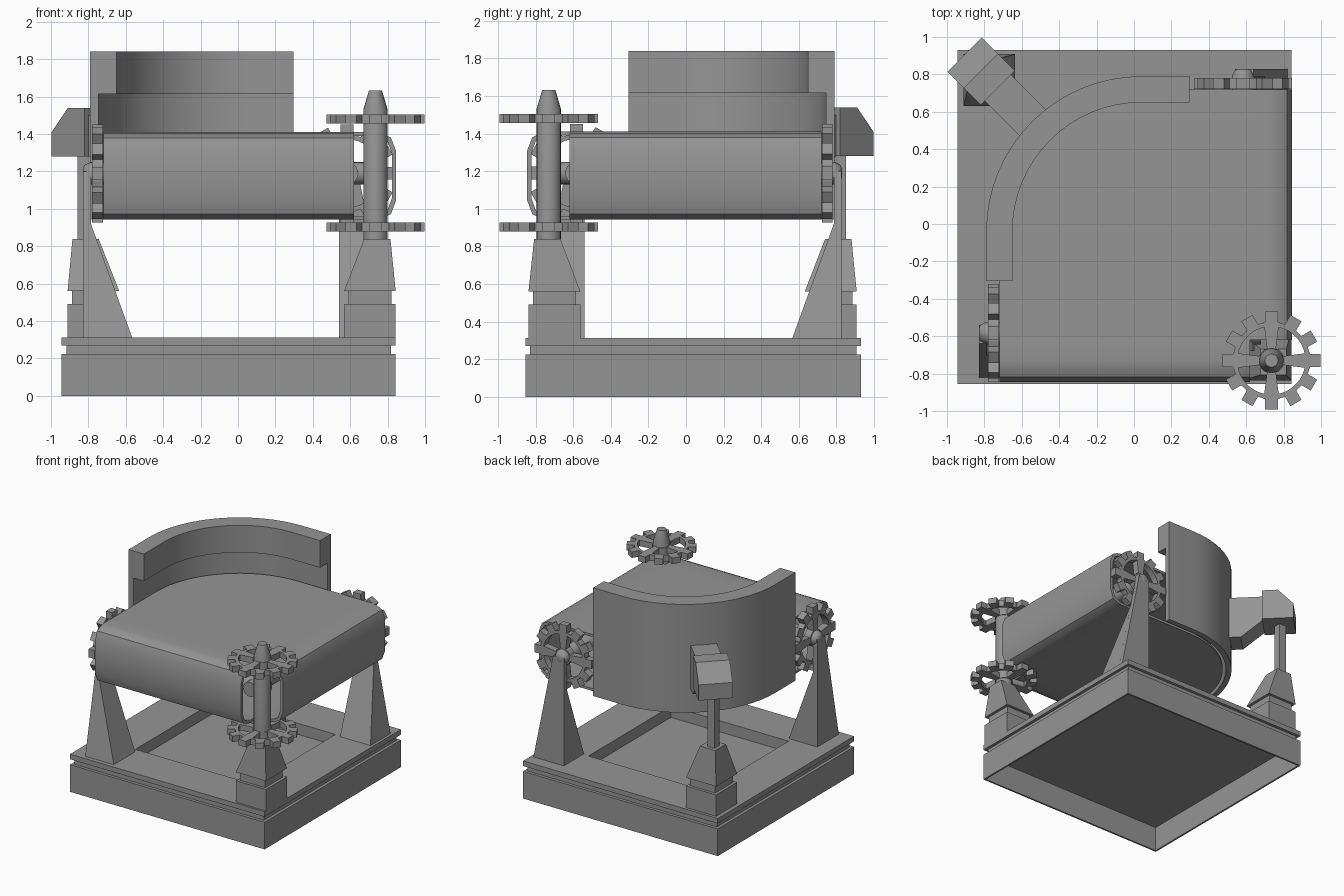
import bpy, bmesh, math
from mathutils import Matrix, Vector

if "Cube" in bpy.data.objects:
    bpy.data.objects.remove(bpy.data.objects["Cube"])

grey = bpy.data.materials.new("mid grey")
grey.diffuse_color = (0.3, 0.3, 0.3, 1)
grey.use_nodes = True
grey.node_tree.nodes["Principled BSDF"].inputs["Base Color"].default_value = grey.diffuse_color
CX, CY, HALF = -0.05, 0.038, 0.893          # base centre and half size
DIAG = Matrix(((0, -1, 0, 0), (-1, 0, 0, 0), (0, 0, 1, 0), (0, 0, 0, 1)))


def make(name, bm, smooth=0):
    bmesh.ops.recalc_face_normals(bm, faces=bm.faces)
    me = bpy.data.meshes.new(name)
    bm.to_mesh(me)
    bm.free()
    me.materials.append(grey)
    ob = bpy.data.objects.new(name, me)
    bpy.context.collection.objects.link(ob)
    if smooth:
        bpy.ops.object.select_all(action='DESELECT')
        ob.select_set(True)
        bpy.context.view_layer.objects.active = ob
        bpy.ops.object.shade_smooth_by_angle(angle=math.radians(smooth))
    return ob


def mirror_diagonal(ob, name):
    """Reflect a part across the corner-to-corner plane y = -x."""
    me = ob.data.copy()
    me.transform(DIAG)
    me.flip_normals()
    new = bpy.data.objects.new(name, me)
    bpy.context.collection.objects.link(new)
    return new


def prism(bm, pts, h, mat=Matrix()):
    """Extrude a flat outline of 2D points from 0 to h, then place it."""
    lo = [bm.verts.new(mat @ Vector((x, y, 0))) for x, y in pts]
    hi = [bm.verts.new(mat @ Vector((x, y, h))) for x, y in pts]
    n = len(pts)
    bm.faces.new(lo[::-1])
    bm.faces.new(hi)
    for i in range(n):
        bm.faces.new((lo[i], lo[(i + 1) % n], hi[(i + 1) % n], hi[i]))


def hull(bm, pts):
    vs = [bm.verts.new(p) for p in pts]
    bmesh.ops.convex_hull(bm, input=vs)


def rect(cx, cy, hx, hy, z):
    return [(cx + a * hx, cy + b * hy, z) for a, b in ((-1, -1), (1, -1), (1, 1), (-1, 1))]


def frustum(bm, cx0, cy0, h0, z0, cx1, cy1, h1, z1):
    hull(bm, rect(cx0, cy0, h0, h0, z0) + rect(cx1, cy1, h1, h1, z1))


def lathe(bm, prof, mat=Matrix(), n=20):
    """Turn (radius, height) points round the local z axis and cap the ends."""
    rings = [[bm.verts.new(mat @ Vector((r * math.cos(2 * math.pi * i / n),
              r * math.sin(2 * math.pi * i / n), z))) for i in range(n)] for r, z in prof]
    for a, b in zip(rings, rings[1:]):
        for i in range(n):
            bm.faces.new((a[i], a[(i + 1) % n], b[(i + 1) % n], b[i]))
    bm.faces.new(rings[0][::-1])
    bm.faces.new(rings[-1])


def ring(bm, outer, inner, z0, z1):
    """Closed band between two outlines with the same point count."""
    n = len(outer)
    loops = [[bm.verts.new((x, y, z)) for x, y in pts]
             for pts, z in ((outer, z0), (outer, z1), (inner, z1), (inner, z0))]
    for a, b in zip(loops, loops[1:] + loops[:1]):
        for i in range(n):
            bm.faces.new((a[i], a[(i + 1) % n], b[(i + 1) % n], b[i]))


def square(h):
    return [p[:2] for p in rect(CX, CY, h, h, 0)]


# Base: hollow skirt, recessed groove, top frame and inner floor
for name, ho, hi, z0, z1 in (("base_skirt", HALF, HALF - 0.015, 0, 0.225),
                             ("base_ledge", HALF, 0.54, 0.215, 0.225),
                             ("base_groove", HALF - 0.025, 0.54, 0.225, 0.27),
                             ("base_frame", HALF, 0.54, 0.27, 0.312)):
    bm = bmesh.new()
    ring(bm, square(ho), square(hi), z0, z1)
    make(name, bm)
bm = bmesh.new()
prism(bm, square(HALF - 0.01), 0.01, Matrix.Translation((0, 0, 0.21)))
make("base_floor", bm)


# Toothed wheels: rim, twelve teeth, four flared spokes and hub
def wheel(name, mat, t=0.05):
    bm = bmesh.new()
    circ = lambda r: [(r * math.cos(math.pi * i / 18), r * math.sin(math.pi * i / 18)) for i in range(36)]
    ring(bm, circ(0.207), circ(0.182), 0, t)
    for i in range(12):
        turn = Matrix.Rotation(math.pi * i / 6, 4, 'Z')
        prism(bm, [(0.2, -0.034), (0.262, -0.034), (0.262, 0.034), (0.2, 0.034)], t, turn)
        if i % 3 == 0:
            prism(bm, [(0.05, -0.022), (0.205, -0.042), (0.205, 0.042), (0.05, 0.022)], t, turn)
    lathe(bm, [(0.07, 0), (0.07, t)])
    bm.transform(mat)
    return make(name, bm)


wheel("drive_wheel_lower", Matrix.Translation((0.735, -0.73, 0.878)))
wheel("drive_wheel_upper", Matrix.Translation((0.735, -0.73, 1.455)))
ALONG_X = Matrix.Rotation(math.pi / 2, 4, 'Y')
w = wheel("left_roller_wheel", Matrix.Translation((-0.78, -0.583, 1.19)) @ ALONG_X, 0.057)
mirror_diagonal(w, "back_roller_wheel")

# Roller shaft with rounded outer cap
bm = bmesh.new()
lathe(bm, [(0.025, -0.83), (0.045, -0.82), (0.06, -0.79), (0.06, 0.68)],
      Matrix.Translation((0, -0.583, 1.19)) @ ALONG_X)
mirror_diagonal(make("front_roller_shaft", bm, 40), "right_roller_shaft")

# Tapered roller support: upright plate and inner wedge
bm = bmesh.new()
PL = [(-0.82, 0.31), (-0.54, 0.31), (-0.54, 1.2), (-0.64, 1.2)]
hull(bm, [(x, y, z) for x in (-0.828, -0.787) for y, z in PL])
hull(bm, [(x, y, 0.31) for x in (-0.79, -0.565) for y in (-0.82, -0.54)]
     + [(-0.79, -0.695, 0.93), (-0.79, -0.54, 0.93)])
mirror_diagonal(make("left_support", bm), "back_support")

# Stepped pedestals in two opposite corners
for name, cx, cy, tx, ty in (("drive_pedestal", 0.705, -0.7, 0.745, -0.738),
                             ("arm_pedestal", -0.773, 0.77, -0.815, 0.81)):
    bm = bmesh.new()
    frustum(bm, cx, cy, 0.138, 0.27, cx, cy, 0.138, 0.49)
    frustum(bm, cx, cy, 0.115, 0.48, cx, cy, 0.115, 0.57)
    frustum(bm, cx, cy, 0.138, 0.56, tx, ty, 0.07, 0.84)
    make(name, bm)

# Drive post with tapered tip
bm = bmesh.new()
lathe(bm, [(0.065, 0.83), (0.065, 1.53), (0.035, 1.632)], Matrix.Translation((0.735, -0.73, 0)))
make("drive_post", bm, 30)

# Belt: flat decks with one rounded corner, and rolled ends
C, E = 0.04, 0.62
arc = lambda r: [(C - r * math.cos(math.pi * i / 32), -C + r * math.sin(math.pi * i / 32)) for i in range(17)]
deck = [(-0.72, -E)] + arc(0.72 + C) + [(E, 0.72), (E, -E)]
for name, z in (("belt_top", 1.39), ("belt_bottom", 0.942)):
    bm = bmesh.new()
    prism(bm, deck, 0.02, Matrix.Translation((0, 0, z)))
    make(name, bm)
prof = [(-E, 1.41), (-0.73, 1.41), (-0.775, 1.402), (-0.818, 1.38), (-0.845, 1.31), (-0.845, 1.045),
        (-0.818, 0.972), (-0.775, 0.95), (-0.73, 0.942), (-E, 0.942)]
inner = [(-E + (y + E) * 0.9, 1.176 + (z - 1.176) * 0.915) for y, z in prof]
bm = bmesh.new()
prism(bm, prof + inner[::-1], 0.72 + E,
      Matrix(((0, 0, 1, -0.72), (1, 0, 0, 0), (0, 1, 0, 0), (0, 0, 0, 1))))
mirror_diagonal(make("front_belt_roll", bm, 35), "right_belt_roll")

# Curved guard: thin lower wall and thick upper rail
path = lambda r: [(C - r, -0.305)] + arc(r) + [(0.298, r - C)]
for name, rin, z0, z1 in (("guard_wall", 0.785, 0.942, 1.615), ("guard_rail", 0.69, 1.615, 1.84)):
    bm = bmesh.new()
    prism(bm, path(0.83) + path(rin)[::-1], z1 - z0, Matrix.Translation((0, 0, z0)))
    make(name, bm, 30)

# Guard arm: thin post, bevelled head and bracket on the diagonal
bm = bmesh.new()
frustum(bm, -0.825, 0.82, 0.032, 0.83, -0.825, 0.82, 0.032, 1.3)
make("arm_post", bm)
OUT = Matrix.Rotation(math.radians(135), 4, 'Z')
for name, hw, side in (("arm_head", 0.13, [(1.03, 1.28), (1.28, 1.28), (1.28, 1.41), (1.157, 1.54), (1.03, 1.54)]),
                       ("arm_bracket", 0.1, [(0.75, 1.14), (0.86, 1.14), (1.04, 1.29), (1.04, 1.5), (0.75, 1.5)])):
    bm = bmesh.new()
    hull(bm, [OUT @ Vector((u, v, z)) for v in (-hw, hw) for u, z in side])
    make(name, bm)
